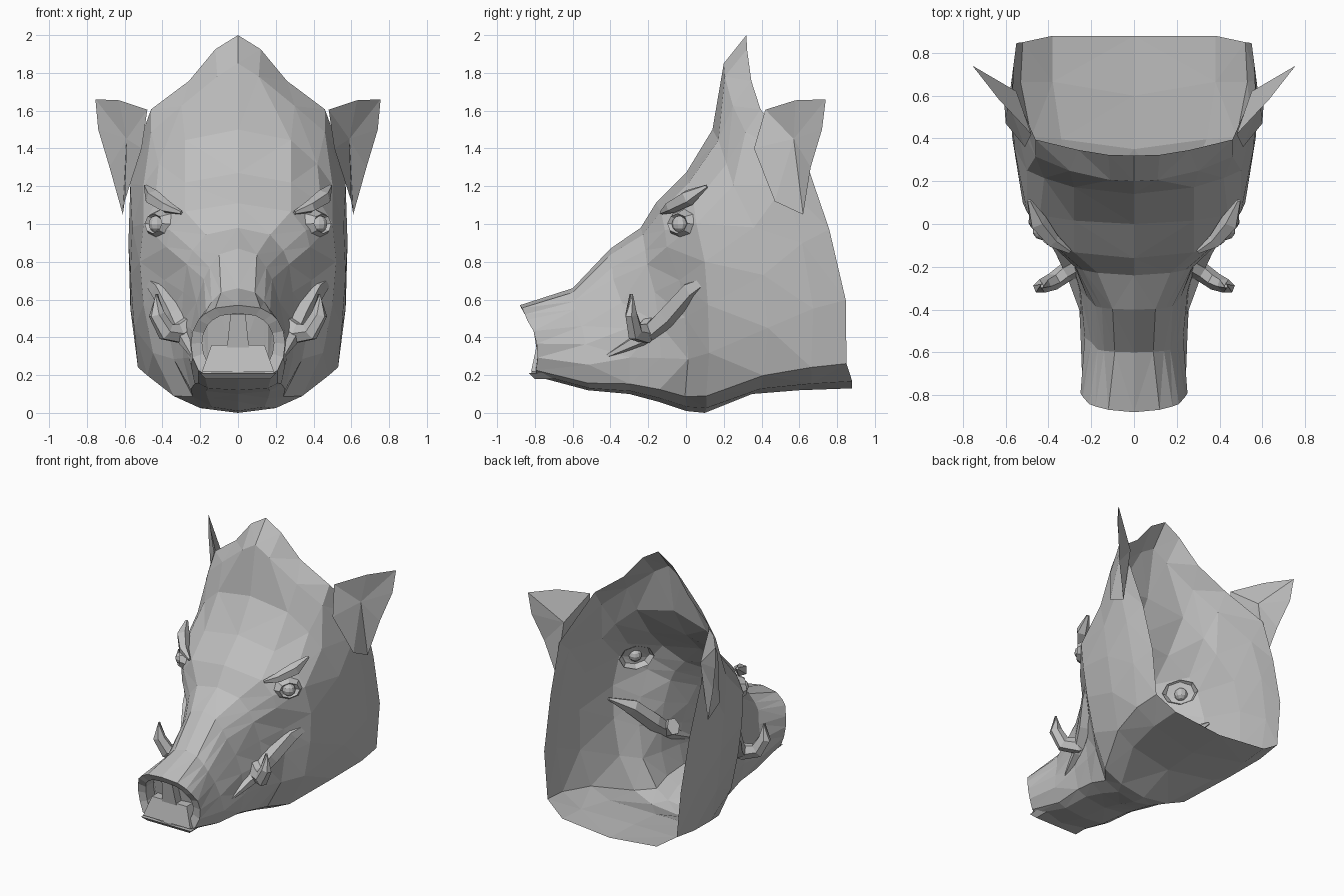
import bpy
import bmesh
import math
from mathutils import Vector

cube = bpy.data.objects.get("Cube")
if cube:
    bpy.data.objects.remove(cube, do_unlink=True)

grey = bpy.data.materials.new("plain grey")
grey.use_nodes = True
grey.diffuse_color = (0.52, 0.52, 0.52, 1)
grey.node_tree.nodes["Principled BSDF"].inputs["Base Color"].default_value = grey.diffuse_color


def finish(bm, name, mirrored=False):
    """Turn a bmesh into a flat shaded object, optionally mirrored across x."""
    bmesh.ops.recalc_face_normals(bm, faces=bm.faces)
    mesh = bpy.data.meshes.new(name)
    bm.to_mesh(mesh)
    bm.free()
    mesh.materials.append(grey)
    obj = bpy.data.objects.new(name, mesh)
    bpy.context.collection.objects.link(obj)
    if mirrored:
        obj.modifiers.new("mirror", 'MIRROR').use_mirror_merge = False
    return obj


def skin(bm, rings):
    """Join consecutive closed rings of vertices with quads."""
    for a, b in zip(rings, rings[1:]):
        for i in range(len(a)):
            bm.faces.new((a[i - 1], a[i], b[i], b[i - 1]))


def tapered_tube(name, path, radii, sides=6, flatten=1.0):
    """Sweep a tapering polygon along a path, on both sides of the head."""
    bm = bmesh.new()
    path = [Vector(p) for p in path]
    rings = []
    for i, (p, r) in enumerate(zip(path, radii)):
        along = path[min(i + 1, len(path) - 1)] - path[max(i - 1, 0)]
        turn = along.to_track_quat('Z', 'Y')
        ring = []
        for s in range(sides):
            a = math.tau * s / sides
            offset = Vector((math.cos(a) * r * flatten, math.sin(a) * r, 0))
            ring.append(bm.verts.new(p + turn @ offset))
        rings.append(ring)
    skin(bm, rings)
    bm.faces.new(rings[0])
    bm.faces.new(rings[-1])
    return finish(bm, name, True)


def block(name, bottom, top, z_low, z_high, y_back):
    """Wedge block; bottom and top give the half width and the front y."""
    bm = bmesh.new()
    rings = []
    for (w, y), z in ((bottom, z_low), (top, z_high)):
        corners = ((-w, y), (w, y), (w, y_back), (-w, y_back))
        rings.append([bm.verts.new((cx, cy, z)) for cx, cy in corners])
    skin(bm, rings)
    bm.faces.new(rings[0])
    bm.faces.new(rings[1])
    return finish(bm, name)


# Head shell: each station has top (y, z), bottom (y, z), backward sweep
# and the half widths going down the side; lags ease y from top to bottom
heights = (0, .04, .13, .21, .37, .55, .75, .93, .98, 1)
lags = (0, 0, .02, .05, .45, .66, .82, .84, 1, 1)
stations = (
    ((-.88, .57), (-.82, .2), .8, (.12, .18, .21, .24, .25, .24, .21, .18)),
    ((-.6, .66), (-.52, .12), .3, (.09, .14, .17, .2, .23, .25, .21, .16)),
    ((-.4, .87), (-.3, .1), .3, (.1, .15, .18, .22, .25, .26, .23, .17)),
    ((-.24, .98), (-.15, .06), .4, (.17, .24, .27, .29, .3, .29, .25, .16)),
    ((-.16, 1.11), (0, .01), .35, (.28, .36, .38, .39, .38, .34, .24, .14)),
    ((0, 1.27), (.1, 0), .2, (.28, .44, .5, .52, .5, .45, .34, .2)),
    ((.14, 1.5), (.35, .1), .4, (.28, .42, .5, .56, .57, .55, .48, .34)),
    ((.2, 1.85), (.6, .12), .45, (.11, .3, .46, .57, .58, .57, .53, .38)),
    ((.32, 2), (.88, .13), .22, (.12, .26, .46, .57, .56, .55, .52, .38)),
)
bm = bmesh.new()
rings = []
for (top_y, top_z), (low_y, low_z), sweep, widths in stations:
    half = []
    for t, lag, w in zip(heights, lags, (0, *widths, 0)):
        y = top_y + (low_y - top_y) * lag + sweep * w * w
        half.append((w, min(y, .88), top_z + (low_z - top_z) * t))
    other = [(-x, y, z) for x, y, z in half[-2:0:-1]]
    rings.append([bm.verts.new(p) for p in half + other])
skin(bm, rings)

# Snout disc: rim, then a sunken centre
centre = sum((v.co for v in rings[0]), Vector()) / len(rings[0])
rim, pit = [], []
for v in rings[0]:
    p = centre + (v.co - centre) * .76
    rim.append(bm.verts.new(p + Vector((0, .01, 0))))
    pit.append(bm.verts.new(p + Vector((0, .1, 0))))
skin(bm, [rings[0], rim, pit])
bm.faces.new(pit)
bmesh.ops.triangulate(bm, faces=bm.faces, quad_method='SHORT_EDGE')
finish(bm, "head_shell")

block("nose_septum", (.06, -.79), (.04, -.82), .33, .52, -.72)
block("nose_lower_pad", (.19, -.82), (.14, -.79), .22, .36, -.72)
block("lower_lip", (.17, -.8), (.2, -.83), .18, .21, -.7)

# Tusks and the cheek folds behind them
tapered_tube("tusks",
             ((.22, -.17, .48), (.31, -.22, .42), (.38, -.27, .43),
              (.43, -.29, .52), (.43, -.29, .63)),
             (.06, .06, .055, .045, .01), flatten=.75)
tapered_tube("cheek_folds",
             ((.24, -.42, .3), (.28, -.24, .39), (.33, -.1, .51),
              (.41, .03, .65), (.51, .16, .73)),
             (.01, .04, .06, .055, .01), sides=5)

# Brow ridges
tapered_tube("brow_ridges",
             ((.3, -.13, 1.06), (.38, -.08, 1.09), (.45, .01, 1.14), (.49, .11, 1.2)),
             (.01, .035, .045, .01), sides=5)

# Eyes with angular lids
eye = Vector((.43, -.03, 1))
bm = bmesh.new()
bmesh.ops.create_uvsphere(bm, u_segments=10, v_segments=6, radius=.045)
bmesh.ops.translate(bm, verts=bm.verts, vec=eye)
finish(bm, "eyes", True)

bm = bmesh.new()
facing = Vector((.75, -.65, .1)).to_track_quat('Z', 'Y')
rings = []
for size, depth in ((.12, -.04), (.07, .025), (.045, 0)):
    ring = []
    for s in range(8):
        a = math.tau * s / 8
        p = Vector((math.cos(a) * size, math.sin(a) * size * .75, depth))
        ring.append(bm.verts.new(eye + facing @ p))
    rings.append(ring)
skin(bm, rings)
finish(bm, "eyelids", True)

# Ears: a rim closed by a hollow in front and a shallow back
ear_rim = ((.48, .42, 1.605), (.63, .58, 1.655), (.755, .74, 1.66), (.74, .72, 1.5),
           (.68, .66, 1.3), (.61, .62, 1.05), (.6, .47, 1.12), (.51, .36, 1.4))
bm = bmesh.new()
rim = [bm.verts.new(p) for p in ear_rim]
for apex in ((.59, .57, 1.45), (.55, .62, 1.45)):
    tip = bm.verts.new(apex)
    for i, v in enumerate(rim):
        bm.faces.new((v, rim[i - 1], tip))
finish(bm, "ears", True)
